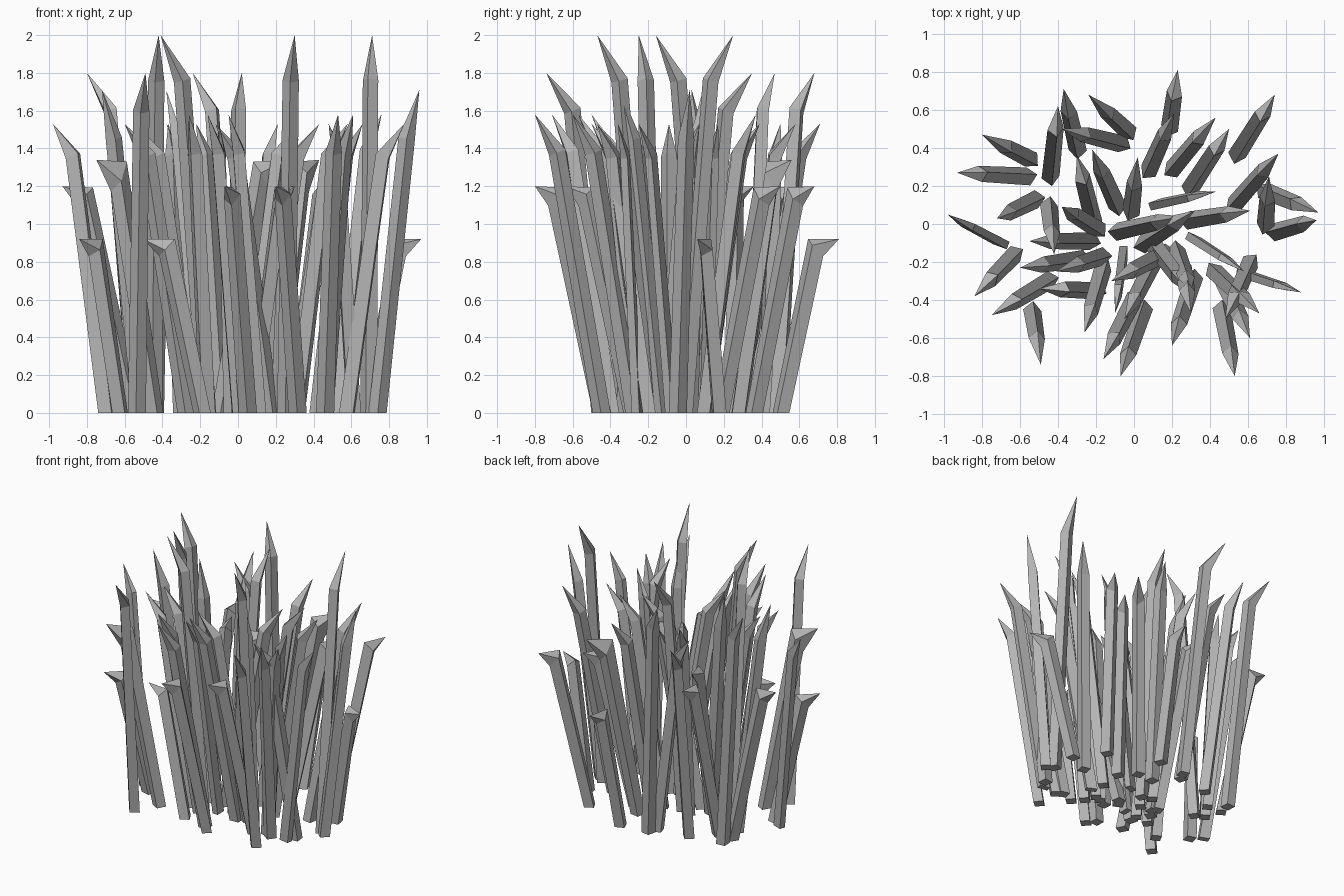
import bpy
import bmesh
from math import radians
from mathutils import Vector, Matrix

start_cube = bpy.data.objects.get("Cube")
if start_cube:
    bpy.data.objects.remove(start_cube, do_unlink=True)

# One plain grey for every blade
grey = bpy.data.materials.new("stone_grey")
grey.use_nodes = True
colour = (0.46, 0.46, 0.46, 1)
grey.diffuse_color = colour
grey.node_tree.nodes["Principled BSDF"].inputs["Base Color"].default_value = colour

# Cross-sections: depth along the lean, width across it, twist in degrees
THICK = (0.068, 0.068, 30)
THICK_TURNED = (0.068, 0.068, -30)
FLAT = (0.075, 0.042, 8)
TAPER = 0.9


def section_corners(section, scale):
    """Corners of the twisted rectangular cross-section."""
    depth, width, twist = section
    turn = Matrix.Rotation(radians(twist), 3, "Z")
    signs = ((1, 1), (-1, 1), (-1, -1), (1, -1))
    return [turn @ Vector((sx * depth, sy * width, 0)) * scale / 2 for sx, sy in signs]


def blade_mesh(name, section, bend_out, bend_z, tip_out, tip_z, slope):
    """Leaning stalk, cut at a slope at the bend, closed by a four-sided point.
    The tip lies on the local origin's vertical axis and points along +x."""
    bm = bmesh.new()
    foot = Vector((-tip_out, 0, 0))
    bend = Vector((bend_out - tip_out, 0, bend_z))

    lower = [bm.verts.new(foot + c) for c in section_corners(section, 1)]
    upper = []
    for c in section_corners(section, TAPER):
        c.z = -c.x * slope
        upper.append(bm.verts.new(bend + c))
    point = bm.verts.new((0, 0, tip_z))

    bm.faces.new(lower)
    for i in range(4):
        j = (i + 1) % 4
        bm.faces.new((lower[i], lower[j], upper[j], upper[i]))
        bm.faces.new((upper[i], upper[j], point))
    bmesh.ops.recalc_face_normals(bm, faces=bm.faces)
    mesh = bpy.data.meshes.new(name)
    bm.to_mesh(mesh)
    bm.free()
    mesh.materials.append(grey)
    return mesh


def plant(name, section, profile, places):
    """Place copies of one blade; each place is tip x, tip y (hundredths), heading."""
    mesh = blade_mesh(name, section, *profile)
    for number, (x, y, heading) in enumerate(places, start=1):
        blade = bpy.data.objects.new(f"{name}_{number}", mesh)
        blade.matrix_world = (Matrix.Translation((x / 100, y / 100, 0))
                              @ Matrix.Rotation(radians(heading), 4, "Z"))
        bpy.context.collection.objects.link(blade)


# Tallest blades, nearly upright points
plant("tallest_blade", THICK, (0.14, 1.76, 0.26, 2.0, 0.28),
      [(71, 25, 86), (-42, -16, 276), (-41, -25, 198), (30, -47, 280)])

# Tall blades with a gentle bend
plant("tall_blade", THICK, (0.15, 1.6, 0.29, 1.8, 0.39),
      [(-80, 47, 153), (-49, -74, 279), (-24, 68, 137), (2, 35, 83)])

# Slim blades with long points
plant("slim_blade", THICK, (0.16, 1.45, 0.23, 1.71, 0.22),
      [(96, 2, 16), (-72, 3, 206), (-38, 9, 148), (30, -35, 290)])

# Broadly leaning blades
plant("leaning_blade", THICK, (0.24, 1.38, 0.36, 1.58, 0.39),
      [(53, -80, 281), (-26, -57, 254), (76, 37, 49), (61, -60, 295),
       (-5, -50, 243), (-16, -71, 243)])

# Middle blades with a clear bend
plant("middle_blade", THICK, (0.21, 1.36, 0.33, 1.53, 0.4),
      [(66, -47, 317), (61, 7, 9), (32, 7, 33), (21, 58, 66),
       (-22, 39, 114), (-37, 71, 103), (-38, 50, 166), (-60, -23, 188),
       (48, -50, 246), (-12, -30, 207), (-55, -9, 180)])

# Flat, narrow blades
plant("narrow_blade", FLAT, (0.2, 1.36, 0.32, 1.53, 0.4),
      [(-98, 5, 152), (88, -36, 342), (43, 17, 12), (58, -25, 327),
       (-10, -47, 262)])

# Blades with broad, sharply folded points
plant("folded_blade", THICK, (0.22, 1.25, 0.36, 1.34, 1.9),
      [(-75, -48, 211), (26, 4, 13), (43, 56, 50)])

# Short blades folded out level
plant("short_blade", THICK_TURNED, (0.255, 1.145, 0.375, 1.2, 1.15),
      [(-93, 27, 177), (-7, -80, 251), (20, -64, 252), (74, 68, 58),
       (-40, 62, 84), (50, 50, 57), (-30, 36, 104), (30, -37, 307)])

# Lowest blades folded out level
plant("lowest_blade", THICK, (0.185, 0.875, 0.31, 0.92, 1.1),
      [(-84, -38, 226), (-50, -34, 178), (97, 6, 338), (23, 81, 82)])
